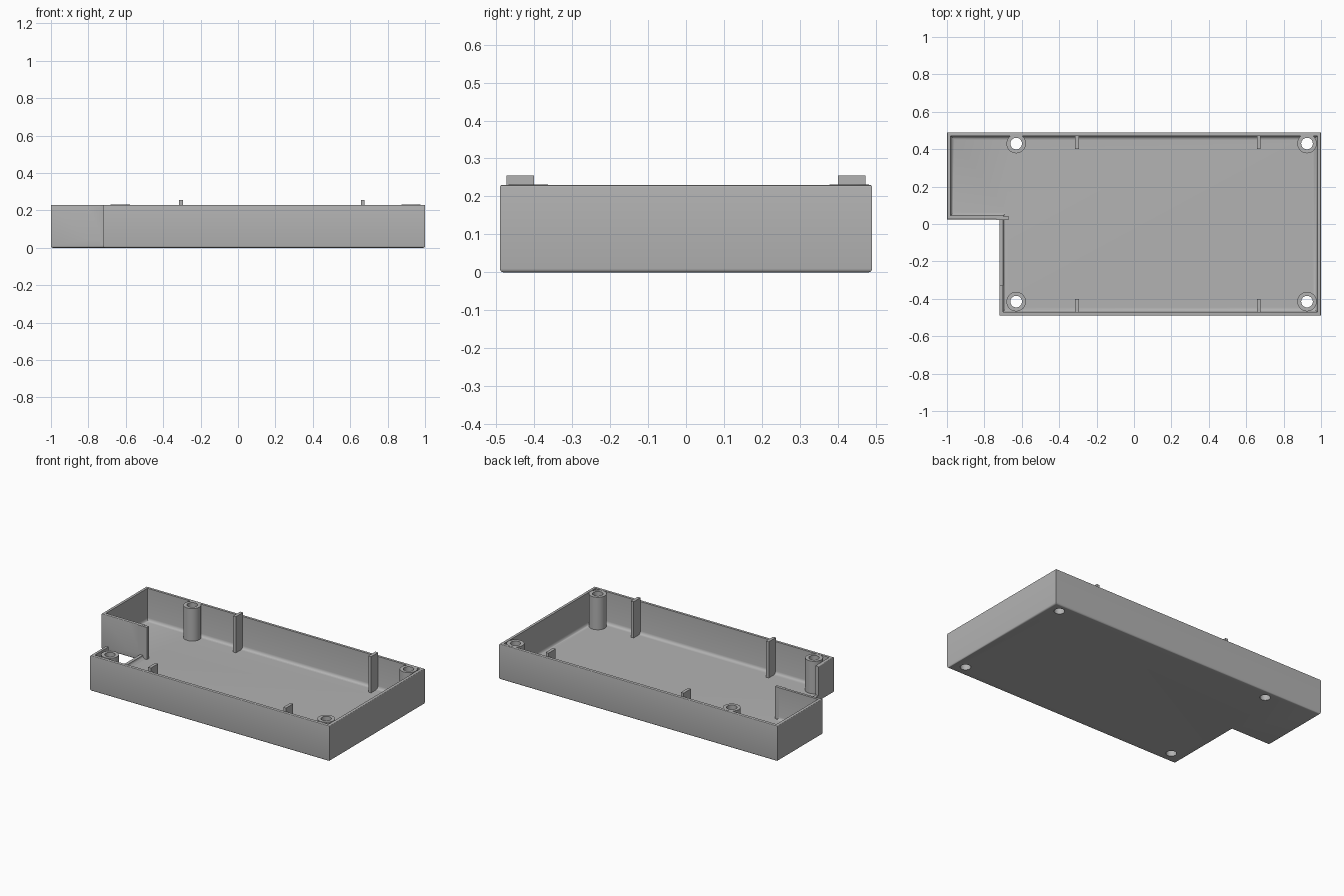
import bpy, bmesh, math

if "Cube" in bpy.data.objects:
    bpy.data.objects.remove(bpy.data.objects["Cube"])

T = 0.02          # wall and floor thickness
H = 0.23          # tray height
FLOOR = 0.02
HOLE_R = 0.031
POSTS = [(x, y) for x in (-0.63, 0.925) for y in (0.43, -0.415)]

grey = bpy.data.materials.new("plain grey plastic")
grey.diffuse_color = (0.45, 0.45, 0.45, 1)
grey.use_nodes = True
grey.node_tree.nodes["Principled BSDF"].inputs["Base Color"].default_value = grey.diffuse_color


def make_object(name, bm):
    bmesh.ops.recalc_face_normals(bm, faces=bm.faces)
    mesh = bpy.data.meshes.new(name)
    bm.to_mesh(mesh)
    bm.free()
    mesh.materials.append(grey)
    obj = bpy.data.objects.new(name, mesh)
    bpy.context.collection.objects.link(obj)
    return obj


def box(name, x0, x1, y0, y1, z0, z1):
    bm = bmesh.new()
    bmesh.ops.create_cube(bm, size=1)
    for v in bm.verts:
        v.co = ((x0 + x1) / 2 + v.co.x * (x1 - x0),
                (y0 + y1) / 2 + v.co.y * (y1 - y0),
                (z0 + z1) / 2 + v.co.z * (z1 - z0))
    return make_object(name, bm)


def l_prism(name, t, z0, z1, bottom_round, top_round=0):
    """L-shaped block inset by t, with rounded bottom and top rims."""
    pts = [(-0.72 + t, -0.49 + t), (1 - t, -0.49 + t), (1 - t, 0.49 - t),
           (-1 + t, 0.49 - t), (-1 + t, 0.025 + t), (-0.72 + t, 0.025 + t)]
    bm = bmesh.new()
    base = bm.faces.new([bm.verts.new((x, y, z0)) for x, y in pts])
    ext = bmesh.ops.extrude_face_region(bm, geom=[base], use_keep_orig=True)
    for v in ext["geom"]:
        if isinstance(v, bmesh.types.BMVert):
            v.co.z = z1
    bmesh.ops.recalc_face_normals(bm, faces=bm.faces)
    for z, r in ((z0, bottom_round), (z1, top_round)):
        if r:
            rim = [e for e in bm.edges if all(abs(v.co.z - z) < 1e-5 for v in e.verts)]
            bmesh.ops.bevel(bm, geom=rim, offset=r, segments=4, profile=0.5, affect='EDGES')
    return make_object(name, bm)


def tube(name, x, y, r_out, r_in, z0, z1, n=40):
    """Round post; hollow when r_in is above zero."""
    bm = bmesh.new()
    rings = []
    for r, z in ((r_out, z0), (r_out, z1), (r_in, z1), (r_in, z0)):
        if r:
            rings.append([bm.verts.new((x + r * math.cos(2 * math.pi * i / n),
                                        y + r * math.sin(2 * math.pi * i / n), z))
                          for i in range(n)])
    pairs = list(zip(rings, rings[1:] + rings[:1])) if r_in else [(rings[0], rings[1])]
    for a, b in pairs:
        for i in range(n):
            j = (i + 1) % n
            bm.faces.new((a[i], a[j], b[j], b[i]))
    if not r_in:
        bm.faces.new(rings[0])
        bm.faces.new(rings[1])
    return make_object(name, bm)


def cut(target, cutter):
    mod = target.modifiers.new("cut", 'BOOLEAN')
    mod.operation = 'DIFFERENCE'
    mod.solver = 'EXACT'
    mod.object = cutter
    bpy.context.view_layer.objects.active = target
    bpy.ops.object.modifier_apply(modifier=mod.name)
    bpy.data.objects.remove(cutter)


# Tray shell: L-shaped block, hollowed with a filleted floor edge
tray = l_prism("tray", 0, 0, H, 0.01, 0.005)
cut(tray, l_prism("cavity_cutter", T, FLOOR, H + 0.1, 0.02))

# Open slot in the side wall of the notch
cut(tray, box("slot_cutter", -0.8, -0.69, -0.33, 0.025, 0.04, H + 0.1))

# Screw holes through the floor
for x, y in POSTS:
    cut(tray, tube("hole_cutter", x, y, HOLE_R, 0, -0.1, H + 0.1))

# Short return at the end of the notch wall
smooth = [tray]
box("wall_return", -0.735, -0.67, 0.0225, 0.0415, FLOOR - 0.005, H - 0.001)

# Screw posts
for i, (x, y) in enumerate(POSTS):
    smooth.append(tube(f"screw_post_{i + 1}", x, y, 0.052, HOLE_R, 0.012, H + 0.001))

# Locating ribs standing slightly above the rim
for side, s in (("back", 1), ("front", -1)):
    for i, x in enumerate((-0.305, 0.667)):
        y0, y1 = sorted((s * 0.40, s * 0.473))
        box(f"{side}_rib_{i + 1}", x - 0.01, x + 0.01, y0, y1, FLOOR - 0.005, 0.255)

# Smooth shading on rounded parts
bpy.ops.object.select_all(action='DESELECT')
for obj in smooth:
    obj.select_set(True)
bpy.context.view_layer.objects.active = tray
bpy.ops.object.shade_smooth_by_angle(angle=math.radians(30))
